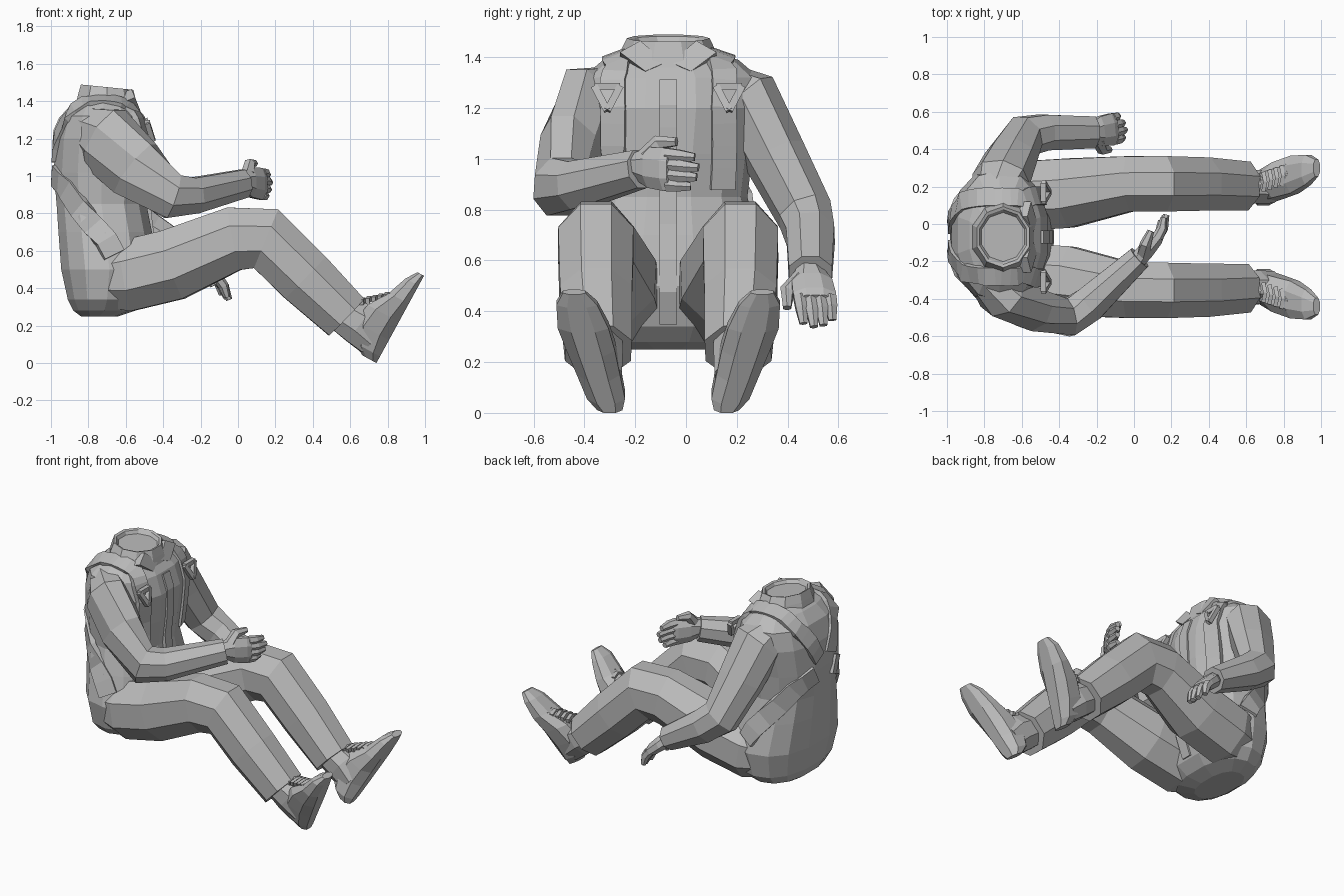
import bpy, math
from mathutils import Vector as V
from mathutils.bvhtree import BVHTree

if "Cube" in bpy.data.objects:
    bpy.data.objects.remove(bpy.data.objects["Cube"])

grey = bpy.data.materials.new("cloth grey")
grey.use_nodes = True
grey.diffuse_color = (0.5, 0.5, 0.5, 1)
grey.node_tree.nodes["Principled BSDF"].inputs["Base Color"].default_value = (0.5, 0.5, 0.5, 1)
MID = -0.07  # body centre line in y


def build(name, rings):
    """Skin a list of equal rings into one flat shaded, capped object."""
    n = len(rings[0])
    verts = [tuple(p) for r in rings for p in r]
    faces = [(i * n + j, i * n + (j + 1) % n, (i + 1) * n + (j + 1) % n, (i + 1) * n + j)
             for i in range(len(rings) - 1) for j in range(n)]
    faces += [tuple(reversed(range(n))), tuple(range(len(verts) - n, len(verts)))]
    me = bpy.data.meshes.new(name)
    me.from_pydata(verts, [], faces)
    me.materials.append(grey)
    bpy.context.collection.objects.link(bpy.data.objects.new(name, me))
    return verts, faces


def oval(c, a, b, n=8, power=1.0):
    """Ring around c with half axes a and b, flats on the axes."""
    k = 1 / math.cos(math.pi / n)
    ring = []
    for i in range(n):
        t = 2 * math.pi * (i + 0.5) / n
        u, w = math.cos(t) * k, math.sin(t) * k
        u = math.copysign(abs(u) ** power, u)
        w = math.copysign(abs(w) ** power, w)
        ring.append(V(c) + a * u + b * w)
    return ring


def tube(name, pts, up=(0, 0, 1), n=8):
    """Limb through points (x, y, z, half width, half height)."""
    ps = [V(p[:3]) for p in pts]
    rings = []
    for i, p in enumerate(pts):
        t = V()
        if i:
            t += (ps[i] - ps[i - 1]).normalized()
        if i < len(ps) - 1:
            t += (ps[i + 1] - ps[i]).normalized()
        a = t.cross(V(up)).normalized()
        b = a.cross(t).normalized()
        rings.append(oval(ps[i], a * p[3], b * p[4], n))
    build(name, rings)


# Jacket and seat, as level slices (z, back x, front x, right y, left y)
rows = [
    (0.25, -0.84, -0.64, -0.26, 0.12), (0.28, -0.88, -0.55, -0.36, 0.22), (0.34, -0.91, -0.49, -0.42, 0.28),
    (0.5, -0.945, -0.43, -0.455, 0.315), (0.7, -0.96, -0.46, -0.41, 0.27),
    (0.85, -0.97, -0.49, -0.37, 0.235), (1.02, -0.985, -0.47, -0.385, 0.255),
    (1.2, -0.975, -0.46, -0.41, 0.29), (1.32, -0.94, -0.5, -0.4, 0.28),
    (1.39, -0.88, -0.56, -0.32, 0.2), (1.43, -0.82, -0.59, -0.21, 0.08)]
tv, tf = build("jacket", [
    oval(((b + f) / 2, (r + l) / 2, z), V(((f - b) / 2, 0, 0)), V((0, (l - r) / 2, 0)), 14, 0.85)
    for z, b, f, r, l in rows])
skin = BVHTree.FromPolygons([V(v) for v in tv], tf)


def band(name, path, width, thick=0.015, steps=4):
    """Flat strap laid on the jacket along a rough path."""
    pts = [V(p) for p in path]
    fine = [a.lerp(b, k / steps) for a, b in zip(pts, pts[1:]) for k in range(steps)] + [pts[-1]]
    hits = [skin.find_nearest(p)[:2] for p in fine]
    core = V((-0.72, MID, 0.9))
    rings = []
    for i, (p, nrm) in enumerate(hits):
        if nrm.dot(p - core) < 0:
            nrm = -nrm
        t = hits[min(i + 1, len(hits) - 1)][0] - hits[max(i - 1, 0)][0]
        w = t.cross(nrm).normalized() * width / 2
        rings.append([p - w - nrm * 0.02, p + w - nrm * 0.02, p + w + nrm * thick, p - w + nrm * thick])
    build(name, rings)


# Collar with a shallow sunken neck
neck = V((-0.7, MID, 0))
rings = []
for z, rx, ry in ((1.36, 0.17, 0.2), (1.42, 0.155, 0.18), (1.475, 0.14, 0.155),
                  (1.47, 0.125, 0.14), (1.45, 0.115, 0.125)):
    ring = oval(neck + V((0, 0, z)), V((rx, 0, 0)), V((0, ry, 0)), 10)
    for p in ring:
        p.z -= (p.x - neck.x) * 0.1
    rings.append(ring)
build("collar", rings)

for s, side in ((-1, "right"), (1, "left")):
    # Pointed lapels meeting in a V
    plate = [V((-0.57, MID + s * 0.11, 1.465)), V((-0.54, MID + s * 0.01, 1.38)),
             V((-0.52, MID + s * 0.09, 1.345)), V((-0.55, MID + s * 0.19, 1.42))]
    build(side + "_lapel", [plate, [p + V((-0.05, 0, -0.02)) for p in plate]])

    # Harness straps over the shoulders, around the back and to the hips
    y = MID + s * 0.24
    band(side + "_shoulder_strap", [(-0.46, y, 0.87), (-0.42, y, 1.22), (-0.56, y - s * 0.02, 1.42),
                                    (-0.75, y, 1.5), (-0.95, y - s * 0.04, 1.35),
                                    (-1.05, MID + s * 0.06, 1.1)], 0.1)
    band(side + "_hip_strap", [(-1.02, MID + s * 0.1, 1.0), (-0.97, MID + s * 0.28, 0.92),
                               (-0.8, MID + s * 0.45, 0.76), (-0.64, MID + s * 0.45, 0.6)], 0.12, 0.015, 2)
    # Triangular strap buckle made from three bars
    corners = [V((-0.485, y - s * 0.05, 1.285)), V((-0.485, y + s * 0.05, 1.285)), V((-0.455, y, 1.19))]
    for i in range(3):
        a, b = corners[i], corners[(i + 1) % 3]
        tube(side + "_buckle_bar", [(*a, 0.014, 0.014), (*b, 0.014, 0.014)], up=(1, 0, 0), n=4)

    # Trouser leg: buttock, thigh, knee and shin
    def at(d):
        return MID + s * d
    tube(side + "_leg", [(-0.78, at(0.2), 0.45, 0.13, 0.14), (-0.6, at(0.22), 0.465, 0.185, 0.19),
                         (-0.35, at(0.235), 0.525, 0.185, 0.19), (-0.02, at(0.285), 0.665, 0.148, 0.17),
                         (0.15, at(0.285), 0.665, 0.148, 0.17), (0.36, at(0.285), 0.457, 0.142, 0.155),
                         (0.58, at(0.275), 0.245, 0.13, 0.135)])
    # Boot shaft
    tube(side + "_boot_shaft", [(0.54, at(0.27), 0.28, 0.09, 0.1), (0.65, at(0.27), 0.21, 0.09, 0.115),
                                (0.73, at(0.26), 0.13, 0.075, 0.1)])
    # Boot foot, heel down and toe up, turned outwards
    along, lift = V((0.48, 0, 0.88)), V((-0.88, 0, 0.48))
    rings = []
    for u, h, w, out in ((0, 0.085, 0.05, 0.23), (0.04, 0.155, 0.075, 0.245), (0.14, 0.21, 0.085, 0.275),
                         (0.25, 0.19, 0.095, 0.305), (0.36, 0.12, 0.1, 0.335),
                         (0.47, 0.08, 0.08, 0.36), (0.53, 0.04, 0.045, 0.37)):
        c = V((0.74, at(out), 0.0)) + along * u + lift * (h / 2)
        rings.append(oval(c, V((0, w, 0)), lift * (h / 2), 8, 0.85))
    build(side + "_boot", rings)
    # Boot laces
    for k in range(6):
        c = V((0.66 + k * 0.032, at(0.285 + k * 0.011), 0.325 + k * 0.007))
        tube(side + "_lace", [(c.x, c.y - 0.05, c.z, 0.011, 0.014), (c.x + 0.01, c.y, c.z + 0.012, 0.011, 0.014),
                              (c.x, c.y + 0.05, c.z, 0.011, 0.014)], n=4)

# Front zip strip
band("front_placket", [(-0.4, MID, 1.34), (-0.4, MID, 0.9), (-0.4, MID, 0.32)], 0.07, 0.012)

# Sleeves
tube("right_sleeve", [(-0.79, -0.28, 1.25, 0.1, 0.12), (-0.71, -0.37, 1.2, 0.125, 0.18),
                      (-0.55, -0.45, 1.04, 0.115, 0.165), (-0.35, -0.5, 0.89, 0.1, 0.12),
                      (-0.24, -0.43, 0.895, 0.095, 0.095), (0.03, -0.18, 0.96, 0.065, 0.075)])
tube("left_sleeve", [(-0.75, 0.13, 1.28, 0.1, 0.1), (-0.71, 0.24, 1.22, 0.13, 0.15),
                     (-0.66, 0.35, 1.01, 0.115, 0.135), (-0.59, 0.47, 0.78, 0.105, 0.115),
                     (-0.48, 0.49, 0.7, 0.095, 0.105), (-0.22, 0.49, 0.55, 0.085, 0.075)], up=(1, 0, 0.6))


def hand(name, wrist, ahead, across, curl):
    """Palm, four bent fingers and a thumb; across points to the thumb."""
    w, d, a, c = V(wrist), V(ahead).normalized(), V(across).normalized(), V(curl).normalized()
    palm = ((-0.03, 0.05, 0.045), (0.04, 0.08, 0.045), (0.12, 0.085, 0.038), (0.15, 0.08, 0.028))
    build(name + "_palm", [oval(w + d * u, a * p, c * q) for u, p, q in palm])
    for k in range(4):
        root = w + a * (0.058 - 0.039 * k) + d * 0.13
        reach = (0.1, 0.12, 0.11, 0.08)[k]
        path = [root, root + d * reach * 0.5 + c * 0.012, root + d * reach + c * 0.045]
        tube(name + "_finger", [(*p, r, r) for p, r in zip(path, (0.026, 0.024, 0.015))], up=c, n=6)
    path = [w + a * 0.04 + d * 0.02, w + a * 0.1 + d * 0.06 + c * 0.025, w + a * 0.11 + d * 0.13 + c * 0.05]
    tube(name + "_thumb", [(*p, r, r) for p, r in zip(path, (0.034, 0.027, 0.016))], up=c, n=6)


hand("right_hand", (0.04, -0.17, 0.97), (0.14, 0.16, -0.02), (0, 0, 1), (-0.7, 0.7, 0))
hand("left_hand", (-0.21, 0.49, 0.54), (0.17, 0.03, -0.15), (0.1, -1, 0), (-0.4, 0, -0.6))
